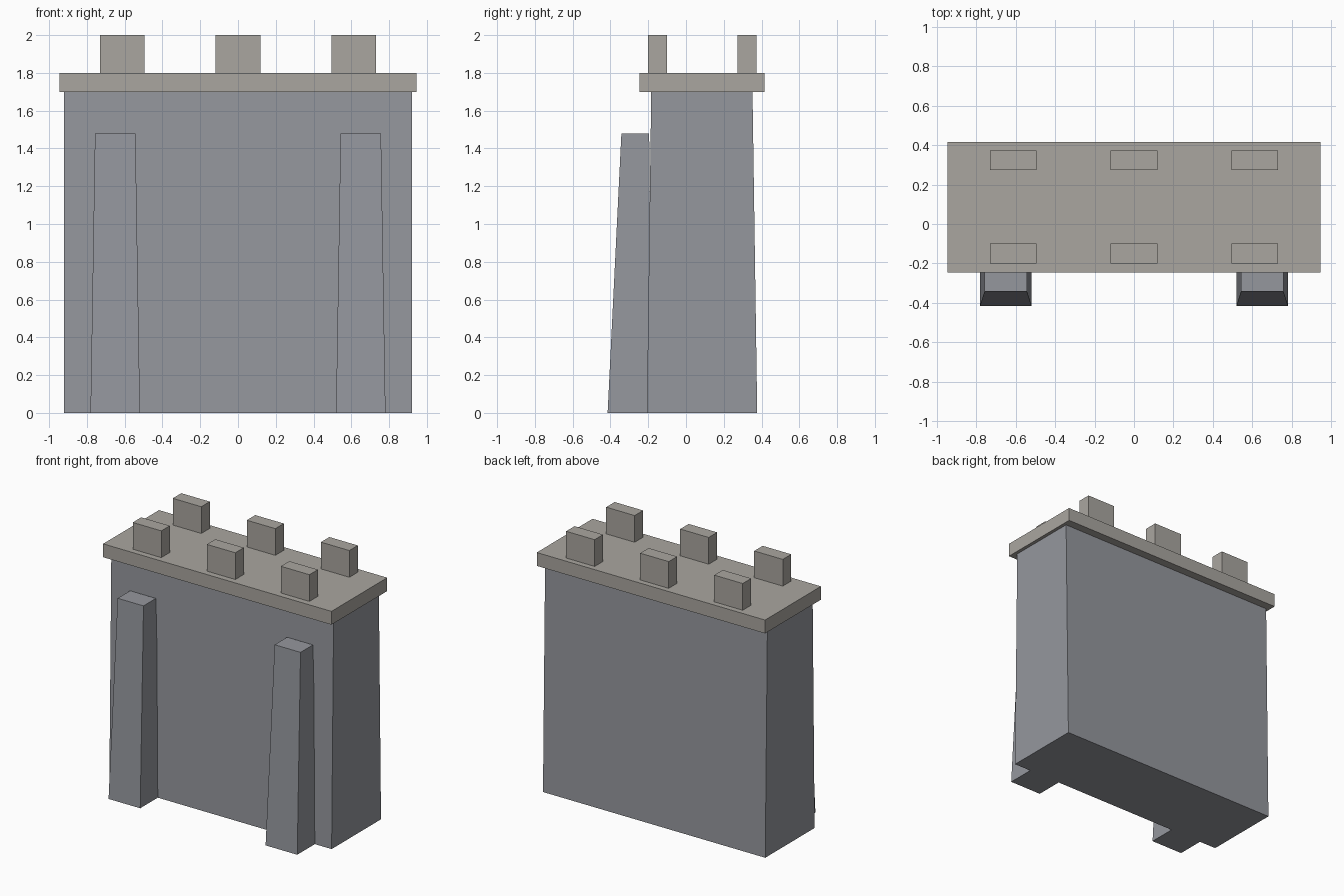
import bpy

if "Cube" in bpy.data.objects:
    bpy.data.objects.remove(bpy.data.objects["Cube"])


def material(name, color):
    m = bpy.data.materials.new(name)
    m.diffuse_color = (*color, 1)
    m.use_nodes = True
    m.node_tree.nodes["Principled BSDF"].inputs["Base Color"].default_value = m.diffuse_color
    return m


wall_stone = material("wall_stone", (0.30, 0.31, 0.34))
trim_stone = material("trim_stone", (0.40, 0.38, 0.35))


def block(name, x, y, z, mat, x_top=None, y_top=None):
    """Box from (min, max) ranges, with optional different ranges at the top."""
    verts = []
    for xr, yr, h in ((x, y, z[0]), (x_top or x, y_top or y, z[1])):
        verts += [(xr[0], yr[0], h), (xr[1], yr[0], h), (xr[1], yr[1], h), (xr[0], yr[1], h)]
    faces = [(3, 2, 1, 0), (4, 5, 6, 7)]
    faces += [(i, (i + 1) % 4, (i + 1) % 4 + 4, i + 4) for i in range(4)]
    mesh = bpy.data.meshes.new(name)
    mesh.from_pydata(verts, [], faces)
    mesh.materials.append(mat)
    obj = bpy.data.objects.new(name, mesh)
    bpy.context.collection.objects.link(obj)
    return obj


# Wall, leaning inward at front and back
block("wall", (-0.92, 0.92), (-0.207, 0.377), (0, 1.7), wall_stone, y_top=(-0.184, 0.352))

# Tapered buttresses on the front
for side, cx in (("left", -0.65), ("right", 0.65)):
    block(f"buttress_{side}", (cx - 0.131, cx + 0.131), (-0.415, -0.18), (0, 1.48), wall_stone,
          x_top=(cx - 0.107, cx + 0.107), y_top=(-0.342, -0.195))

# Walkway slab
block("walkway", (-0.945, 0.945), (-0.245, 0.415), (1.7, 1.8), trim_stone)

# Battlement blocks along both edges
for row, cy in (("front", -0.15), ("back", 0.323)):
    for i, cx in enumerate((-0.613, 0, 0.613)):
        block(f"battlement_{row}_{i + 1}", (cx - 0.118, cx + 0.118),
              (cy - 0.05, cy + 0.05), (1.8, 2.0), trim_stone)
